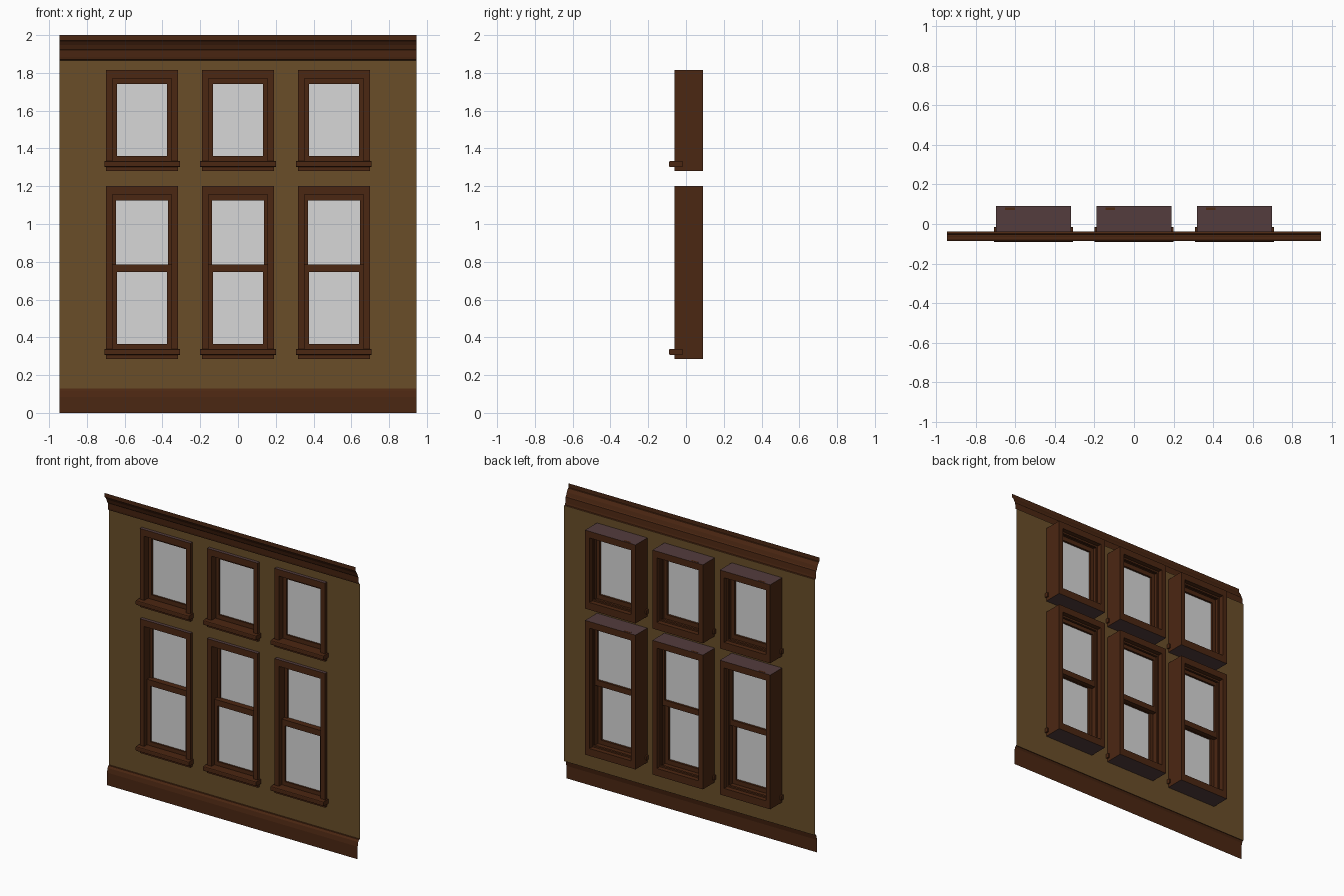
import bpy, bmesh

if "Cube" in bpy.data.objects:
    bpy.data.objects.remove(bpy.data.objects["Cube"])


def material(name, rgb):
    m = bpy.data.materials.new(name)
    m.diffuse_color = (*rgb, 1)
    m.use_nodes = True
    m.node_tree.nodes["Principled BSDF"].inputs["Base Color"].default_value = m.diffuse_color
    return m


WOOD = material("dark_wood", (0.071, 0.020, 0.006))
WALL = material("ochre_wall", (0.144, 0.076, 0.022))
GLASS = material("grey_glass", (0.68, 0.68, 0.68))
CAP = material("purple_brown", (0.088, 0.046, 0.047))

WALL_Y = -0.038
HALF = 0.945
BACK = 0.09
FRONT = -0.06
CENTERS = (-0.508, 0.0, 0.508)
HW = 0.19                      # half width of a window frame
LOW, HIGH = (0.285, 1.20), (1.28, 1.815)


def finish(name, bm, *mats):
    me = bpy.data.meshes.new(name)
    bm.to_mesh(me)
    bm.free()
    ob = bpy.data.objects.new(name, me)
    bpy.context.collection.objects.link(ob)
    for m in mats:
        me.materials.append(m)
    return ob


def sheet(bm, x0, x1, z0, z1, y):
    pts = ((x0, z0), (x1, z0), (x1, z1), (x0, z1))
    bm.faces.new([bm.verts.new((x, y, z)) for x, z in pts])


def box(name, x0, x1, y0, y1, z0, z1, mat=WOOD, bevel=0):
    bm = bmesh.new()
    bmesh.ops.create_cube(bm, size=1)
    for v in bm.verts:
        v.co = (x1 if v.co.x > 0 else x0, y1 if v.co.y > 0 else y0,
                z1 if v.co.z > 0 else z0)
    if bevel:                  # round the long edges only
        edges = [e for e in bm.edges
                 if abs(e.verts[0].co.x - e.verts[1].co.x) > 0.01]
        bmesh.ops.bevel(bm, geom=edges, offset=bevel, segments=2,
                        profile=0.5, affect='EDGES')
    return finish(name, bm, mat)


def ring(name, cx, outer, inner, y0, y1, caps=False):
    """Rectangular frame; outer and inner are (half width, bottom, top)."""
    bm = bmesh.new()

    def loop(rect, y):
        w, b, t = rect
        return [bm.verts.new((cx + x, y, z))
                for x, z in ((-w, b), (w, b), (w, t), (-w, t))]
    loops = [loop(outer, y0), loop(inner, y0), loop(inner, y1), loop(outer, y1)]
    for i in range(4):
        a, b = loops[i], loops[(i + 1) % 4]
        for j in range(4):
            k = (j + 1) % 4
            bm.faces.new((a[j], a[k], b[k], b[j]))
    bmesh.ops.recalc_face_normals(bm, faces=bm.faces)
    if caps:                   # outer top and bottom get the second colour
        for f in bm.faces:
            z = f.calc_center_median().z
            if abs(f.normal.z) > 0.9 and (z > outer[2] - 0.01 or z < outer[1] + 0.01):
                f.material_index = 1
    return finish(name, bm, WOOD, CAP)


def moulding(name, profile):
    """Open profile (y, z), bottom to top, drawn along the wall."""
    bm = bmesh.new()
    rows = [[bm.verts.new((x, y, z)) for x in (-HALF, HALF)] for y, z in profile]
    for a, b in zip(rows, rows[1:]):
        bm.faces.new((a[0], a[1], b[1], b[0]))
    return finish(name, bm, WOOD)


# wall sheet with window openings
bm = bmesh.new()
xs = [-HALF] + [c + s * HW for c in CENTERS for s in (-1, 1)] + [HALF]
zs = [0.125, *LOW, *HIGH, 1.868]
for i in range(len(xs) - 1):
    for j in range(len(zs) - 1):
        if not (i % 2 and j % 2):
            sheet(bm, xs[i], xs[i + 1], zs[j], zs[j + 1], WALL_Y)
bmesh.ops.remove_doubles(bm, verts=bm.verts, dist=1e-5)
finish("wall", bm, WALL)

# baseboard and crown
moulding("baseboard", [(-0.061, 0.0), (-0.061, 0.085), (-0.055, 0.115),
                       (-0.046, 0.128), (WALL_Y, 0.13)])
moulding("crown", [(WALL_Y, 1.866), (-0.047, 1.87), (-0.05, 1.884),
                   (-0.053, 1.92), (-0.058, 1.926), (-0.066, 1.948),
                   (-0.08, 1.97), (-0.086, 1.972), (-0.086, 2.0)])


def sash(name, cx, outer, inner, y):
    """Sash frame with its pane; y is the front of the sash."""
    ring(name + "_sash", cx, outer, inner, y, y + 0.03)
    w, b, t = inner
    box(name + "_glass", cx - w, cx + w, y + 0.012, y + 0.016, b, t, GLASS)


def window(name, cx, z0, z1, double):
    inner = (0.157, z0 + 0.05, z1 - 0.045)
    ring(name + "_frame", cx, (HW, z0, z1), inner, FRONT, BACK, caps=True)
    # projecting sill
    box(name + "_sill", cx - 0.2, cx + 0.2, -0.09, -0.015,
        z0 + 0.022, z0 + 0.053, bevel=0.006)
    # stop strips behind the sashes
    ring(name + "_stop", cx, inner, (0.148, z0 + 0.06, z1 - 0.057), 0.043, 0.058)
    # small plate on top of the frame
    box(name + "_plate", cx - 0.145, cx - 0.095, 0.071, 0.084, z1 - 0.004, z1 + 0.001)
    w, b, t = inner
    if double:
        sash(name + "_lower", cx, (w, b, z0 + 0.50), (0.132, z0 + 0.08, z0 + 0.46), -0.03)
        sash(name + "_upper", cx, (w, z0 + 0.46, t), (0.138, z0 + 0.498, z1 - 0.075), 0.002)
    else:
        sash(name, cx, (w, b, t), (0.132, z0 + 0.08, z1 - 0.075), -0.015)


for side, cx in zip(("left", "middle", "right"), CENTERS):
    window("tall_window_" + side, cx, *LOW, True)
    window("short_window_" + side, cx, *HIGH, False)
